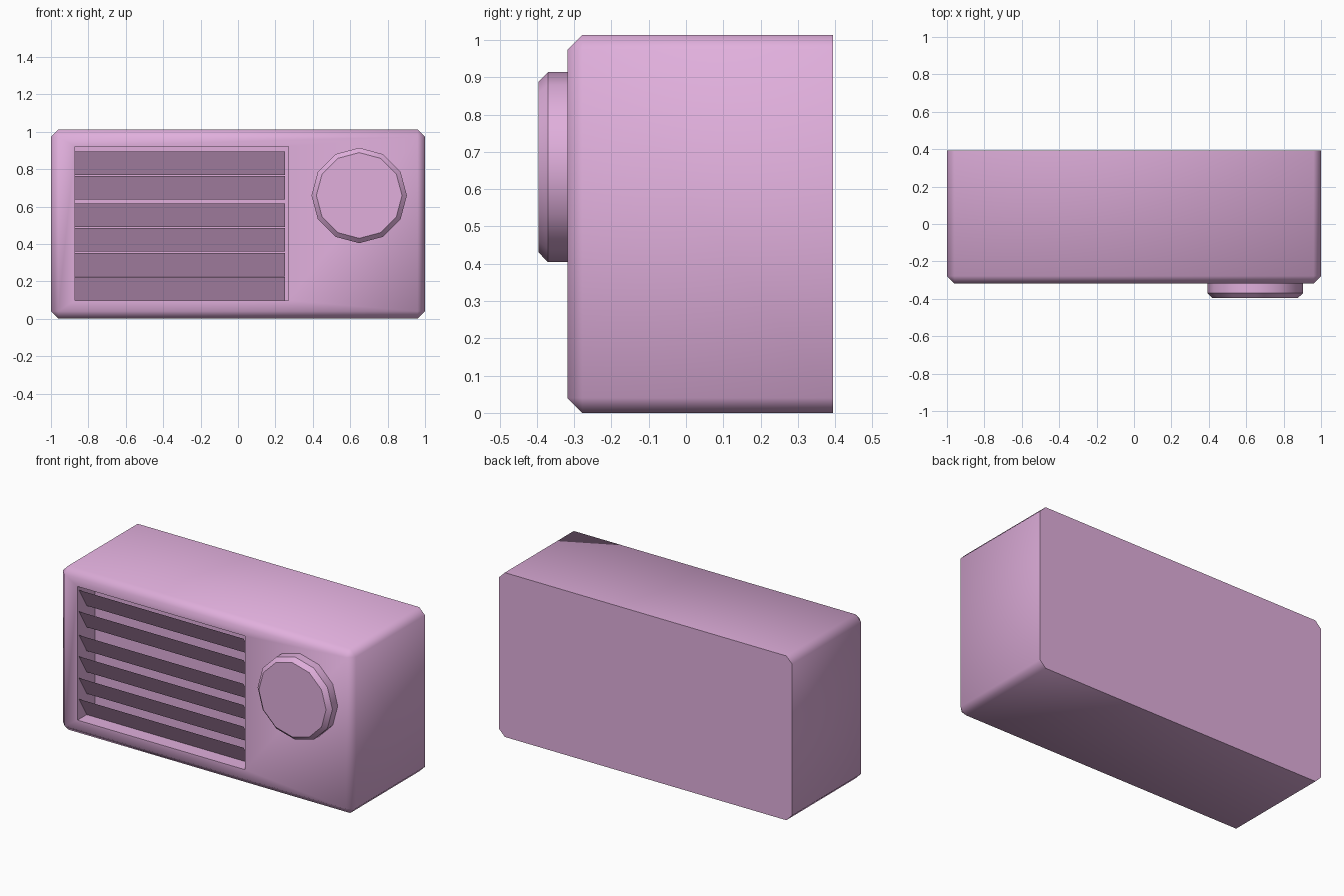
import bpy, bmesh, math
from mathutils import Matrix, Vector

cube = bpy.data.objects.get("Cube")
if cube:
    bpy.data.objects.remove(cube, do_unlink=True)

# Single material
pink = bpy.data.materials.new("orchid pink")
pink.use_nodes = True
colour = (0.75, 0.43, 0.72, 1)
pink.diffuse_color = colour
pink.node_tree.nodes["Principled BSDF"].inputs["Base Color"].default_value = colour


def add_object(name, bm):
    bmesh.ops.recalc_face_normals(bm, faces=bm.faces)
    mesh = bpy.data.meshes.new(name)
    bm.to_mesh(mesh)
    bm.free()
    mesh.materials.append(pink)
    obj = bpy.data.objects.new(name, mesh)
    bpy.context.collection.objects.link(obj)
    return obj


def box(low, high):
    low, high = Vector(low), Vector(high)
    bm = bmesh.new()
    place = Matrix.Translation((low + high) / 2) @ Matrix.Diagonal((*(high - low), 1))
    bmesh.ops.create_cube(bm, size=1, matrix=place)
    return bm


def activate(obj):
    bpy.ops.object.select_all(action='DESELECT')
    obj.select_set(True)
    bpy.context.view_layer.objects.active = obj


def smooth(obj, degrees):
    activate(obj)
    bpy.ops.object.shade_smooth_by_angle(angle=math.radians(degrees))


FRONT, BACK = -0.318, 0.394
LEFT, RIGHT = -0.872, 0.27

# Body: every edge chamfered except those around the back
bm = box((-1, FRONT, 0), (1, BACK, 1.013))
edges = [e for e in bm.edges if any(v.co.y < 0 for v in e.verts)]
bmesh.ops.bevel(bm, geom=edges, offset=0.04, segments=1, affect='EDGES')
body = add_object("body", bm)

# Grille recess cut into the front
cutter = add_object("recess_cutter", box((LEFT, FRONT - 0.1, 0.098), (RIGHT, FRONT + 0.17, 0.922)))
cutter.hide_render = True
activate(body)
cut = body.modifiers.new("recess", 'BOOLEAN')
cut.operation = 'DIFFERENCE'
cut.solver = 'EXACT'
cut.object = cutter
bpy.ops.object.modifier_apply(modifier=cut.name)
bpy.data.objects.remove(cutter, do_unlink=True)
smooth(body, 50)

# Slats: thin sheets leaning forward at the top
for i, top in enumerate((0.894, 0.762, 0.616, 0.485, 0.352, 0.222)):
    bm = bmesh.new()
    front, back = FRONT + 0.015, FRONT + 0.09
    corners = [(LEFT, front, top), (LEFT, back, top - 0.125),
               (0.25, back, top - 0.125), (0.25, front, top)]
    bm.faces.new([bm.verts.new(c) for c in corners])
    slat = add_object(f"slat_{i + 1}", bm)
    if slat.data.polygons[0].normal.y > 0:
        slat.data.flip_normals()

# Dial: twelve-sided disc with a chamfered front rim
bm = bmesh.new()
depth = 0.085
place = Matrix.Translation((0.648, -0.395 + depth / 2, 0.659)) @ Matrix.Rotation(math.pi / 2, 4, 'X')
bmesh.ops.create_cone(bm, cap_ends=True, segments=12, radius1=0.255, radius2=0.255,
                      depth=depth, matrix=place)
rim = [e for e in bm.edges if all(v.co.y < -0.39 for v in e.verts)]
bmesh.ops.bevel(bm, geom=rim, offset=0.025, segments=1, affect='EDGES')
smooth(add_object("dial", bm), 35)
